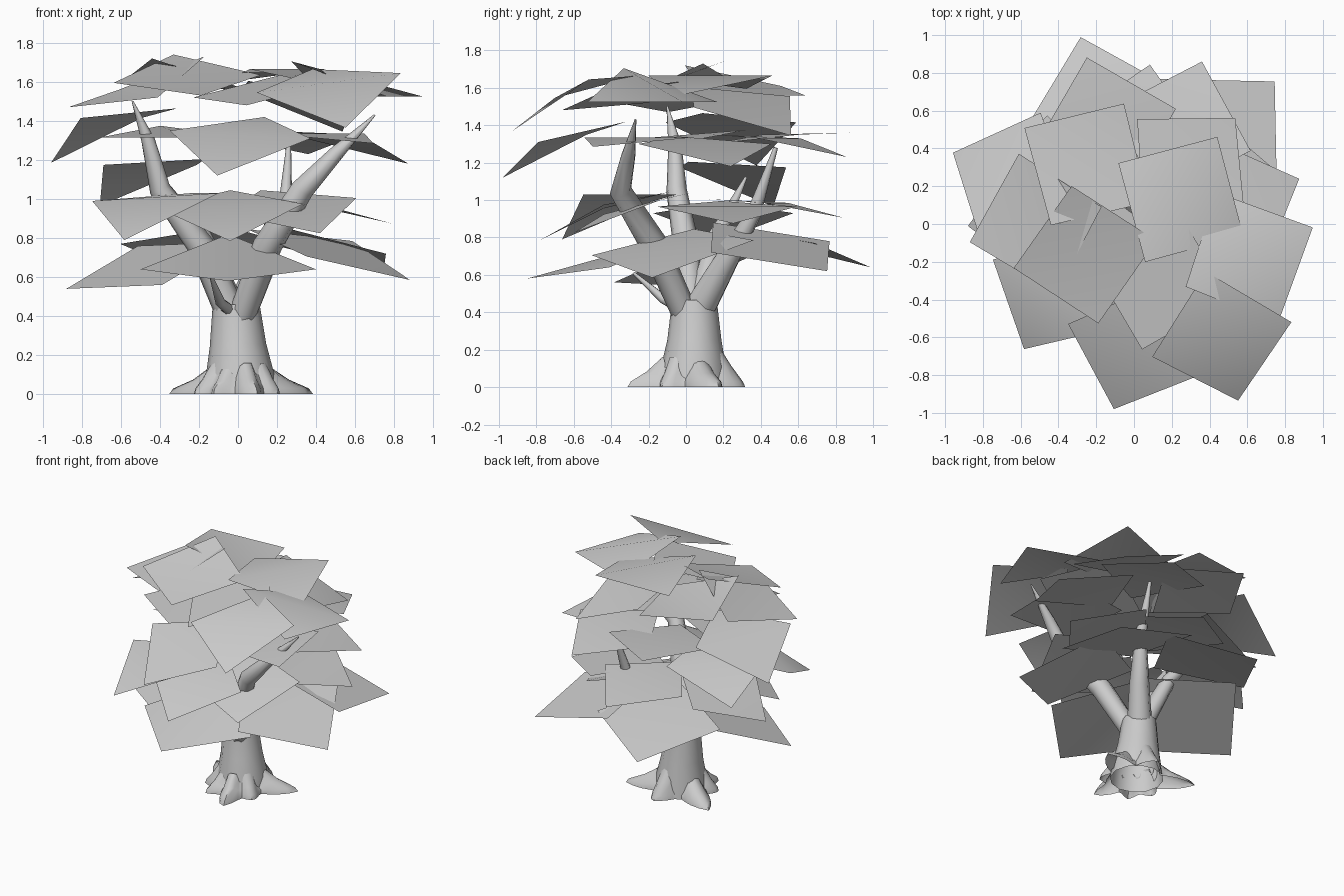
import bpy, bmesh, math
from mathutils import Vector

old = bpy.data.objects.get("Cube")
if old:
    bpy.data.objects.remove(old, do_unlink=True)


def make_material(name, rgb):
    mat = bpy.data.materials.new(name)
    mat.use_nodes = True
    colour = (*rgb, 1.0)
    mat.diffuse_color = colour
    mat.node_tree.nodes["Principled BSDF"].inputs["Base Color"].default_value = colour
    return mat


grey = make_material("pale grey", (0.6, 0.6, 0.6))


def finish(name, bm, angle):
    mesh = bpy.data.meshes.new(name)
    bm.to_mesh(mesh)
    bm.free()
    mesh.materials.append(grey)
    obj = bpy.data.objects.new(name, mesh)
    bpy.context.collection.objects.link(obj)
    bpy.ops.object.select_all(action='DESELECT')
    obj.select_set(True)
    bpy.context.view_layer.objects.active = obj
    bpy.ops.object.shade_smooth_by_angle(angle=math.radians(angle))


def bridge(bm, rings):
    for low, high in zip(rings, rings[1:]):
        for k in range(len(low)):
            j = (k + 1) % len(low)
            bm.faces.new((low[k], low[j], high[j], high[k]))


def tube(name, path, sides=8):
    """Tapered limb through (x, y, z, radius) points, open at its base."""
    bm = bmesh.new()
    points = [Vector(p[:3]) for p in path]
    rings = []
    for i, centre in enumerate(points):
        along = points[min(i + 1, len(points) - 1)] - points[max(i - 1, 0)]
        along.normalize()
        side = along.cross(Vector((0, 1, 0.3))).normalized()
        up = side.cross(along)
        ring = []
        for k in range(sides):
            a = math.tau * k / sides
            ring.append(bm.verts.new(centre + (side * math.cos(a) + up * math.sin(a)) * path[i][3]))
        rings.append(ring)
    bridge(bm, rings)
    bm.faces.new(rings[-1])
    bmesh.ops.recalc_face_normals(bm, faces=bm.faces)
    finish(name, bm, 50)


def root_flare(name, roots, sides=48):
    """Skirt round the trunk foot that runs out into roots (heading, length, height, half width)."""
    bm = bmesh.new()
    rings = [[], [], [], []]
    for k in range(sides):
        angle = 360 * k / sides
        reach, height = 0.19, 0.08
        for heading, length, tall, width in roots:
            turn = abs((angle - heading + 180) % 360 - 180)
            weight = max(0, 1 - turn / width)
            reach = max(reach, 0.19 + (length - 0.19) * weight)
            height = max(height, 0.08 + (tall - 0.08) * min(1, weight * 2))
        a = math.radians(angle)
        spread = reach - 0.16
        profile = [(reach, 0), (reach - spread * 0.1, 0.03),
                   (0.16 + spread * 0.45, height * 0.5), (0.15, height)]
        for ring, (r, z) in zip(rings, profile):
            ring.append(bm.verts.new((0.01 + r * math.cos(a), 0.02 + r * math.sin(a), z)))
    bridge(bm, rings)
    finish(name, bm, 50)


def leaf_card(name, x, y, heading, z, drop, lean, fold, reach):
    """Drooping square, folded across its diagonal; heading points at its first corner."""
    bm = bmesh.new()
    corners = []
    rises = (-drop - fold / 2, -lean + fold / 2, drop - fold / 2, lean + fold / 2)
    for k, rise in enumerate(rises):
        a = math.radians(heading + 90 * k)
        flat = math.sqrt(reach ** 2 - rise ** 2)
        corners.append(bm.verts.new((x + flat * math.cos(a), y + flat * math.sin(a), z + rise)))
    a, b, c, d = corners
    bm.faces.new((a, b, d))
    bm.faces.new((b, c, d))
    finish(name, bm, 80)


# Trunk and roots
tube("trunk", [(0.01, 0.04, 0, 0.185), (0.01, 0.04, 0.1, 0.175),
               (0, 0.045, 0.25, 0.145), (-0.01, 0.045, 0.46, 0.12)], 12)
root_flare("roots", [(22, 0.41, 0.15, 28), (80, 0.31, 0.23, 30), (150, 0.42, 0.15, 28),
                     (200, 0.26, 0.16, 22), (240, 0.27, 0.13, 20), (283, 0.36, 0.16, 22),
                     (325, 0.25, 0.16, 22)])

# Branches
branches = {
    "left_branch": [(0.02, -0.01, 0.4, 0.07), (0.15, -0.17, 0.76, 0.075),
                    (0.33, -0.35, 1.05, 0.06), (0.5, -0.31, 1.23, 0.04), (0.7, -0.27, 1.43, 0.005)],
    "right_branch": [(-0.03, 0.03, 0.4, 0.08), (-0.19, 0, 0.76, 0.07),
                     (-0.4, -0.05, 1.05, 0.055), (-0.46, -0.06, 1.3, 0.035), (-0.54, -0.1, 1.5, 0.005)],
    "back_branch": [(0, 0.06, 0.4, 0.09), (0.12, 0.2, 0.65, 0.07),
                    (0.24, 0.36, 0.92, 0.04), (0.26, 0.48, 1.28, 0.012)],
    "back_right_branch": [(-0.02, 0.06, 0.42, 0.07), (-0.18, 0.16, 0.8, 0.05), (-0.4, 0.32, 1.12, 0.008)],
    "front_twig": [(-0.02, 0, 0.41, 0.035), (-0.09, -0.12, 0.47, 0.026), (-0.14, -0.28, 0.61, 0.008)],
}
for name, path in branches.items():
    tube(name, path)

# Foliage tiers: x, y, heading, z, drop, lean, fold of each card
top_tier = [
    (0.47, -0.61, -76, 1.555, 0.15, -0.05, 0.08), (0.25, 0.13, -30, 1.62, 0.02, 0, 0.09),
    (0.6, -0.18, -65, 1.57, 0, 0.09, 0.09), (-0.26, -0.16, -79, 1.625, 0.105, -0.02, -0.02),
    (-0.25, 0.31, 59, 1.61, 0.08, -0.03, -0.06), (-0.51, 0, 195, 1.57, 0.13, 0.02, -0.06),
    (0.14, -0.3, -105, 1.56, 0.08, -0.04, 0), (0.3, 0.3, 48, 1.5, 0.13, -0.03, 0.05)]
upper_tier = [
    (-0.65, 0.24, 156, 1.37, 0.14, 0, 0.09), (0.53, 0.1, 22, 1.28, 0.08, 0, 0.04),
    (0.01, -0.66, -110, 1.3, 0.15, 0.02, 0.06), (0.25, 0.5, 73, 1.31, 0.06, 0, 0.04),
    (-0.15, 0.51, 105, 1.34, -0.03, 0, 0.02), (-0.33, -0.05, 190, 1.33, 0, 0.03, 0.03),
    (0.4, -0.25, -40, 1.32, 0.02, 0, 0.03)]
middle_tier = [
    (-0.42, -0.37, -119, 0.96, 0.12, -0.02, 0.1), (-0.04, -0.44, -90, 0.94, 0.13, -0.01, 0.05),
    (0.27, -0.28, -65, 0.95, 0.11, -0.04, 0.03), (0.42, 0.22, 5, 0.95, 0.06, 0, 0.03),
    (0.02, 0.48, 80, 0.97, 0.05, 0, 0.03), (-0.46, 0.2, 180, 0.91, 0.1, 0, 0.04),
    (-0.45, 0.25, 140, 1.13, 0.12, 0, 0.09)]
bottom_tier = [
    (-0.45, 0.05, 188, 0.66, 0.12, 0.1, 0), (-0.05, -0.41, 0, 0.67, 0, -0.12, 0.06),
    (0.47, -0.07, -15, 0.73, 0.13, -0.04, 0.03), (0.44, 0.45, 45, 0.75, 0.13, -0.03, 0),
    (-0.17, 0.57, 105, 0.76, 0.11, 0, 0.02)]
tiers = {"top": (top_tier, 0.385), "upper": (upper_tier, 0.385),
         "middle": (middle_tier, 0.375), "bottom": (bottom_tier, 0.45)}
for tier, (cards, reach) in tiers.items():
    for i, card in enumerate(cards):
        leaf_card(f"{tier}_leaf_{i + 1}", *card, reach)
